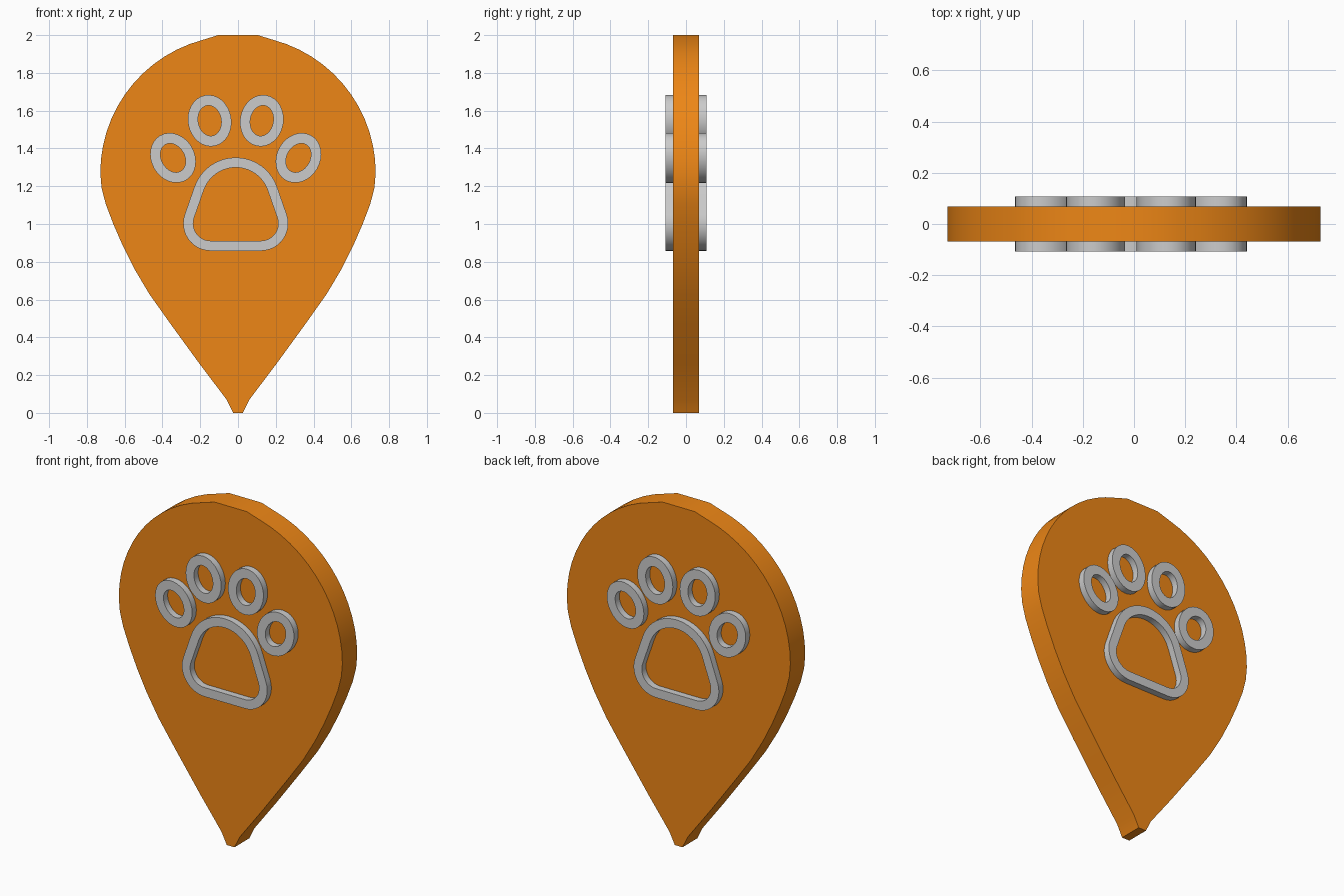
import bpy, bmesh
from math import sin, cos, radians, tau

if "Cube" in bpy.data.objects:
    bpy.data.objects.remove(bpy.data.objects["Cube"])

PAW_X = -0.012       # the paw sits slightly left of centre
PLATE_Y = 0.069      # half thicknesses
PAW_Y = 0.108


def finish(bm, name, mat=None):
    bmesh.ops.recalc_face_normals(bm, faces=bm.faces)
    mesh = bpy.data.meshes.new(name)
    bm.to_mesh(mesh)
    bm.free()
    ob = bpy.data.objects.new(name, mesh)
    bpy.context.collection.objects.link(ob)
    if mat:
        mesh.materials.append(mat)
    bpy.ops.object.select_all(action='DESELECT')
    ob.select_set(True)
    bpy.context.view_layer.objects.active = ob
    bpy.ops.object.shade_smooth_by_angle(angle=radians(30))
    return ob


def loop(bm, pts, y):
    return [bm.verts.new((x, y, z)) for x, z in pts]


def bridge(bm, a, b):
    for i in range(len(a)):
        j = (i + 1) % len(a)
        bm.faces.new((a[i], a[j], b[j], b[i]))


def slab(name, pts, h, mat):
    bm = bmesh.new()
    front, back = loop(bm, pts, -h), loop(bm, pts, h)
    bm.faces.new(front)
    bm.faces.new(back)
    bridge(bm, front, back)
    return finish(bm, name, mat)


def ring(name, outer, inner, h):
    bm = bmesh.new()
    loops = [loop(bm, outer, -h), loop(bm, outer, h), loop(bm, inner, h), loop(bm, inner, -h)]
    for k in range(4):
        bridge(bm, loops[k], loops[(k + 1) % 4])
    return finish(bm, name)


def arc(cx, cz, r, a0, a1, n):
    angles = [radians(a0 + (a1 - a0) * i / n) for i in range(n + 1)]
    return [(cx + r * cos(a), cz + r * sin(a)) for a in angles]


def ellipse(cx, cz, long, short, tilt, n=32):
    t = radians(tilt)
    pts = []
    for i in range(n):
        u, v = short * cos(tau * i / n), long * sin(tau * i / n)
        pts.append((cx + u * cos(t) - v * sin(t), cz + u * sin(t) + v * cos(t)))
    return pts


def pad_outline(inset):
    # one large arc on top, two smaller arcs for the lower corners
    r = 0.145 - inset
    return (arc(PAW_X, 1.12, 0.232 - inset, 19.3, 160.7, 20)
            + arc(PAW_X - 0.133, 1.003, r, 160.7, 270, 12)
            + arc(PAW_X + 0.133, 1.003, r, 270, 379.3, 12))


# Teardrop plate: half outline from tip to top, then mirrored
orange = bpy.data.materials.new("orange")
orange.diffuse_color = (0.85, 0.24, 0.008, 1)
orange.use_nodes = True
orange.node_tree.nodes["Principled BSDF"].inputs["Base Color"].default_value = orange.diffuse_color
half = [(0.025, 0), (0.06, 0.07), (0.2, 0.255), (0.36, 0.475), (0.47, 0.63),
        (0.55, 0.765), (0.61, 0.885), (0.66, 1.0), (0.70, 1.105), (0.722, 1.19)]
half += arc(0, 1.27, 0.729, 0, 81, 14) + [(0.105, 2.0)]
half[-2:] = [(0.105, 2.0)]
slab("teardrop_plate", half + [(-x, z) for x, z in reversed(half)], PLATE_Y, orange)

# Main pad outline, raised on both faces
ring("paw_pad", pad_outline(0), pad_outline(0.053), PAW_Y)

# Toe rings, mirrored left and right
for side, s in (("left", -1), ("right", 1)):
    for part, dx, z, tilt in (("outer", 0.332, 1.35, 30), ("inner", 0.138, 1.547, 10)):
        cx = PAW_X + s * dx
        ring(f"{side}_{part}_toe", ellipse(cx, z, 0.137, 0.115, -s * tilt),
             ellipse(cx, z, 0.081, 0.061, -s * tilt), PAW_Y)
